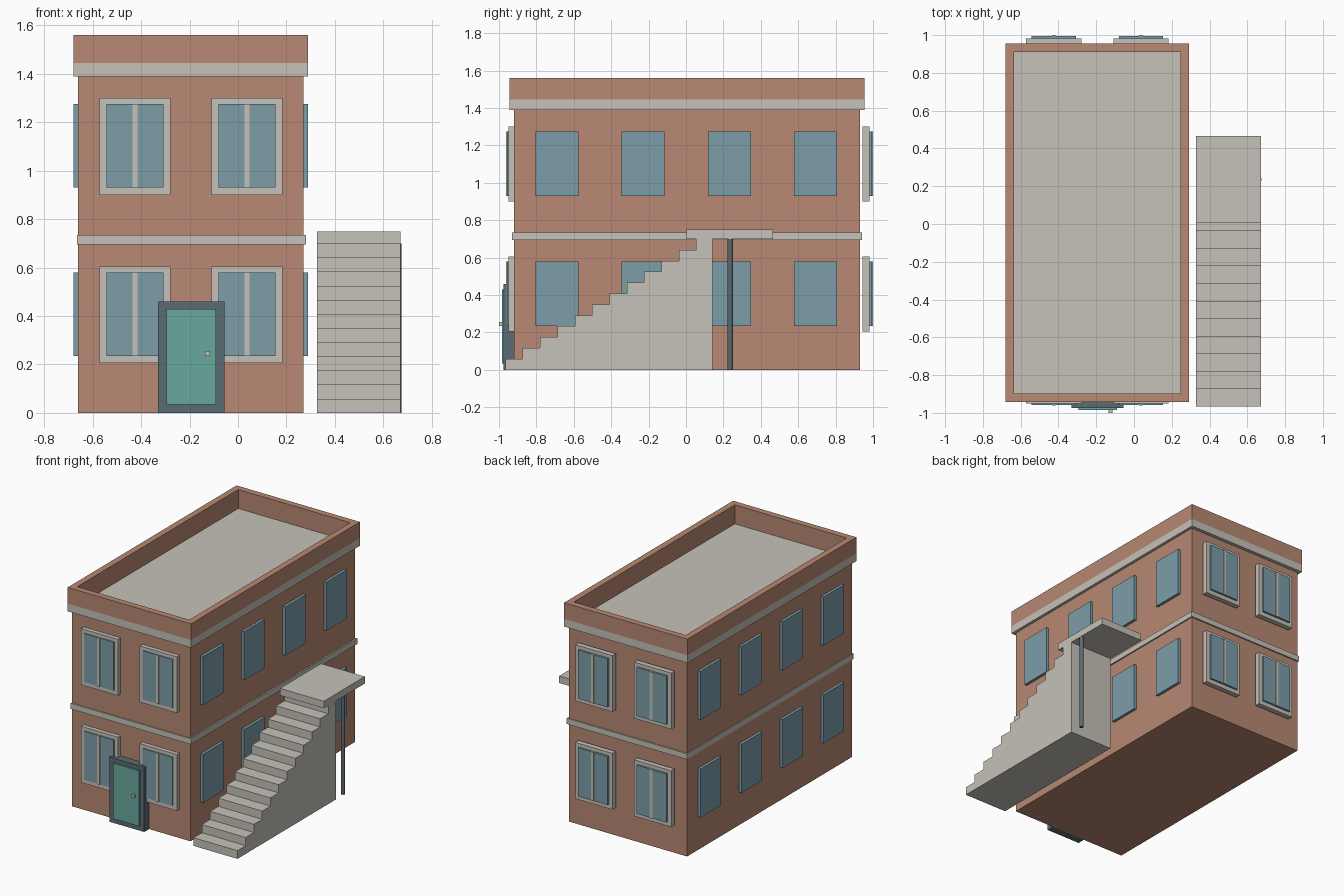
import bpy
import bmesh

if "Cube" in bpy.data.objects:
    bpy.data.objects.remove(bpy.data.objects["Cube"], do_unlink=True)


def material(name, srgb):
    """Flat material from display values, stored as linear."""
    rgba = [((c / 255 + 0.055) / 1.055) ** 2.4 for c in srgb] + [1.0]
    mat = bpy.data.materials.new(name)
    mat.use_nodes = True
    mat.diffuse_color = rgba
    mat.node_tree.nodes["Principled BSDF"].inputs["Base Color"].default_value = rgba
    return mat


BRICK = material("brick", (184, 137, 115))
STONE = material("pale stone", (197, 194, 184))
GLASS = material("blue glass", (124, 157, 169))
TEAL = material("teal paint", (104, 168, 158))
SLATE = material("dark slate", (92, 107, 116))


def finish(name, bm, *mats):
    bmesh.ops.recalc_face_normals(bm, faces=bm.faces)
    mesh = bpy.data.meshes.new(name)
    bm.to_mesh(mesh)
    bm.free()
    for mat in mats:
        mesh.materials.append(mat)
    obj = bpy.data.objects.new(name, mesh)
    bpy.context.collection.objects.link(obj)
    return obj


def box(name, x, y, z, mat):
    """Box from (min, max) pairs on each axis."""
    bm = bmesh.new()
    bmesh.ops.create_cube(bm, size=1)
    for v in bm.verts:
        v.co = [r[0] if c < 0 else r[1] for c, r in zip(v.co, (x, y, z))]
    return finish(name, bm, mat)


# Main walls and the band between floors
box("walls", (-0.66, 0.27), (-0.92, 0.93), (0, 1.40), BRICK)
box("floor_band", (-0.665, 0.28), (-0.93, 0.94), (0.695, 0.735), STONE)

# Cornice, hollow parapet and sunken roof as one stack of rectangles
bm = bmesh.new()
rings = []
for inset, z in ((0, 1.39), (0, 1.445), (0, 1.56), (0.045, 1.56), (0.045, 1.425)):
    x0, x1, y0, y1 = -0.68 + inset, 0.29 - inset, -0.943 + inset, 0.955 - inset
    rings.append([bm.verts.new((x, y, z))
                  for x, y in ((x0, y0), (x1, y0), (x1, y1), (x0, y1))])
for level, (low, high) in enumerate(zip(rings, rings[1:])):
    for i in range(4):
        j = (i + 1) % 4
        face = bm.faces.new((low[i], low[j], high[j], high[i]))
        face.material_index = 1 if level == 0 else 0
for ring in (rings[0], rings[-1]):
    bm.faces.new(ring).material_index = 1
finish("parapet_and_roof", bm, BRICK, STONE)

# Framed windows on the front and back
FLOORS = {"lower": 0.235, "upper": 0.93}
HEIGHT = 0.345
ENDS = {"front": (-0.915, -0.95, -0.957, -0.962),
        "back": (0.944, 0.981, 0.995, 1.0)}
for floor, z in FLOORS.items():
    for end, (wall, frame, pane, bar) in ENDS.items():
        for column, x in enumerate((-0.425, 0.0375)):
            tag = f"{end}_{floor}_{column + 1}"
            box("window_frame_" + tag, (x - 0.146, x + 0.146),
                sorted((wall, frame)), (z - 0.03, z + HEIGHT + 0.025), STONE)
            box("window_pane_" + tag, (x - 0.117, x + 0.117),
                sorted((frame, pane)), (z, z + HEIGHT), GLASS)
            box("window_mullion_" + tag, (x - 0.01, x + 0.01),
                sorted((frame, bar)), (z, z + HEIGHT), STONE)

    # Plain windows along both long sides
    for side, x in (("left", (0.26, 0.29)), ("right", (-0.68, -0.65))):
        for column in range(4):
            y = -0.69 + column * 0.461
            box(f"side_window_{side}_{floor}_{column + 1}", x,
                (y - 0.115, y + 0.115), (z, z + HEIGHT), GLASS)

# Front door
box("door_frame", (-0.33, -0.055), (-0.975, -0.92), (0, 0.46), SLATE)
box("door_panel", (-0.295, -0.09), (-0.985, -0.97), (0.035, 0.43), TEAL)
box("door_knob", (-0.136, -0.115), (-1.0, -0.98), (0.235, 0.255), STONE)

# Solid staircase: stepped profile pushed across its width
STEPS, RISE, TREAD, START = 12, 0.70 / 12, 0.0928, -0.966
profile = [(START, 0)]
for i in range(STEPS):
    y = START + i * TREAD
    profile.append((y, (i + 1) * RISE))
    profile.append((y + TREAD if i < STEPS - 1 else 0.142, (i + 1) * RISE))
profile.append((0.142, 0))
bm = bmesh.new()
side = bm.faces.new([bm.verts.new((0.327, y, z)) for y, z in profile])
moved = bmesh.ops.extrude_face_region(bm, geom=[side], use_keep_orig=True)["geom"]
bmesh.ops.translate(bm, vec=(0.345, 0, 0),
                    verts=[g for g in moved if isinstance(g, bmesh.types.BMVert)])
finish("staircase", bm, STONE)

# Landing and its support post
box("landing", (0.327, 0.672), (0.004, 0.465), (0.70, 0.75), STONE)
bm = bmesh.new()
bmesh.ops.create_cone(bm, cap_ends=True, segments=12, radius1=0.014,
                      radius2=0.014, depth=0.70)
bmesh.ops.translate(bm, verts=bm.verts, vec=(0.661, 0.236, 0.35))
finish("landing_post", bm, SLATE)
